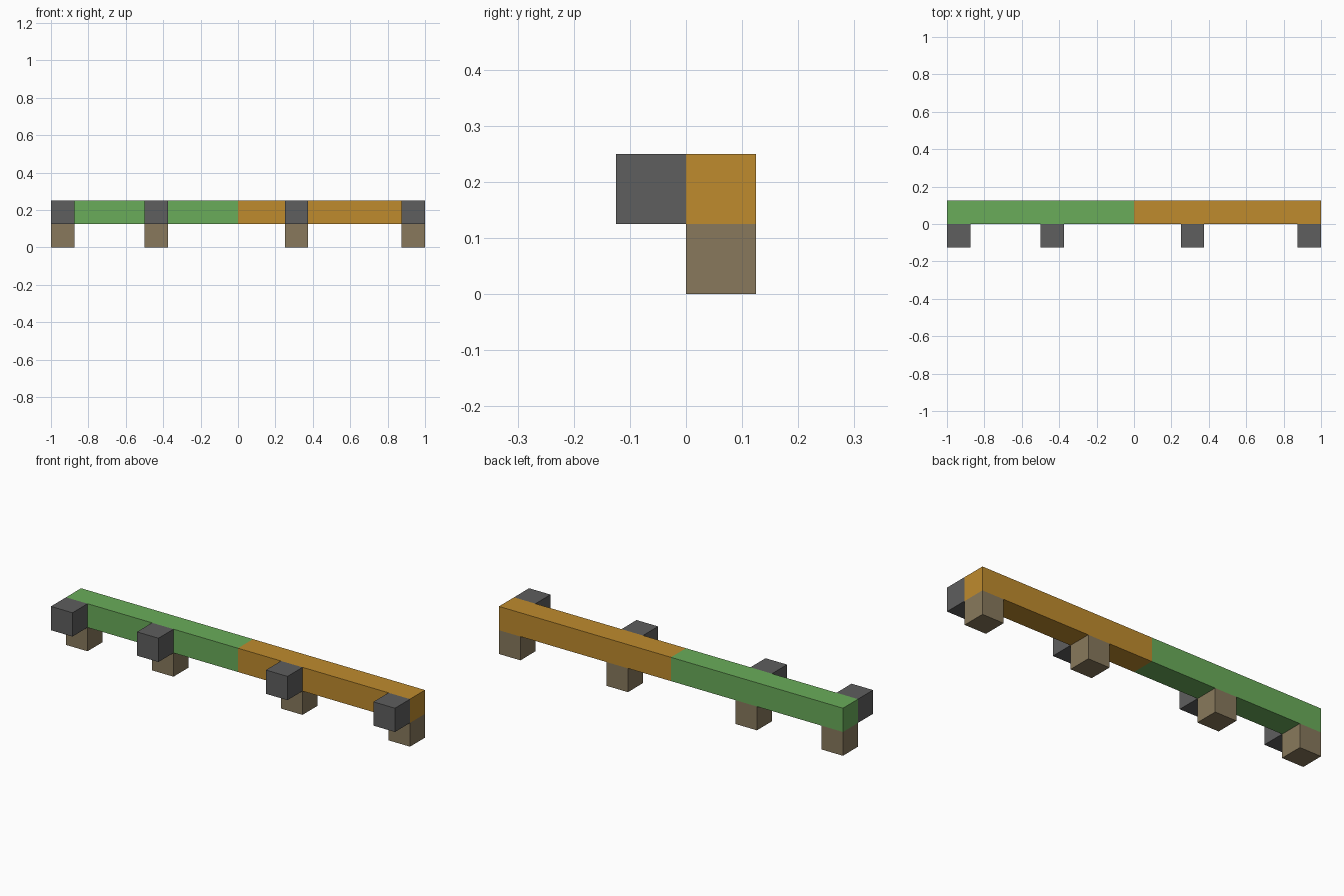
import bpy
import bmesh
from mathutils import Matrix, Vector

if "Cube" in bpy.data.objects:
    bpy.data.objects.remove(bpy.data.objects["Cube"], do_unlink=True)

U = 0.125  # side of one block


def material(name, rgb):
    mat = bpy.data.materials.new(name)
    mat.use_nodes = True
    color = (*rgb, 1)
    mat.diffuse_color = color
    mat.node_tree.nodes["Principled BSDF"].inputs["Base Color"].default_value = color
    return mat


def box(name, low, size, mat):
    """Flat-sided box from its lowest corner and its size."""
    low, size = Vector(low), Vector(size)
    bm = bmesh.new()
    bmesh.ops.create_cube(bm, size=1, matrix=Matrix.LocRotScale(None, None, size))
    mesh = bpy.data.meshes.new(name)
    bm.to_mesh(mesh)
    bm.free()
    mesh.materials.append(mat)
    obj = bpy.data.objects.new(name, mesh)
    obj.location = low + size / 2
    bpy.context.collection.objects.link(obj)
    return obj


green = material("green", (0.144, 0.413, 0.102))
orange = material("orange", (0.52, 0.258, 0.027))
grey = material("dark grey", (0.112, 0.112, 0.112))
brown = material("brown", (0.246, 0.191, 0.107))

# Long beam in two coloured halves
box("beam_right_half", (-1, 0, U), (1, U, U), green)
box("beam_left_half", (0, 0, U), (1, U, U), orange)

# Feet under the beam, with a block on the beam's front above each
for i, x in enumerate((-1, -0.5, 0.25, 1 - U), 1):
    box(f"foot_{i}", (x, 0, 0), (U, U, U), brown)
    box(f"front_block_{i}", (x, -U, U), (U, U, U), grey)
